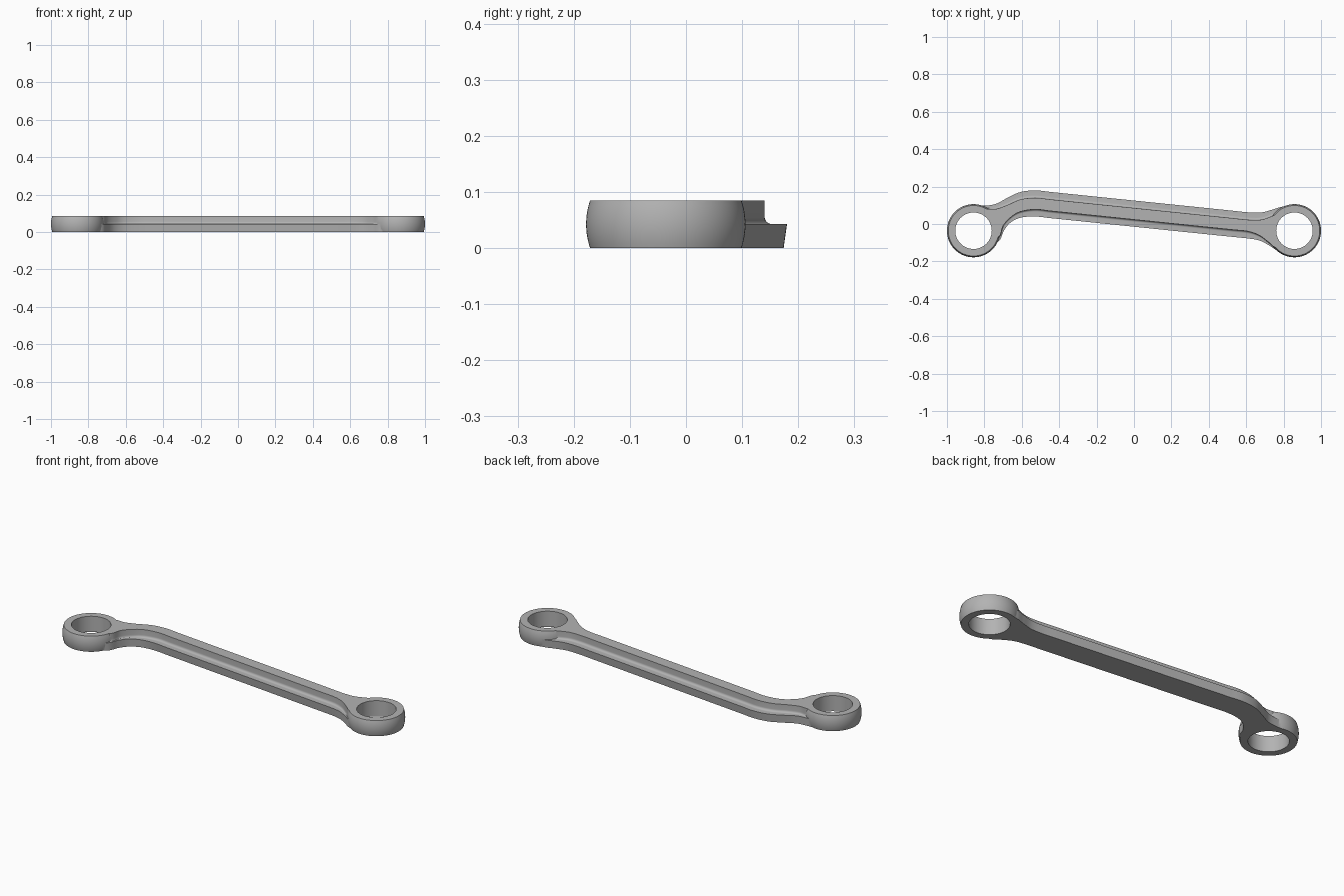
import bpy, bmesh, math
from mathutils import Vector

if "Cube" in bpy.data.objects:
    bpy.data.objects.remove(bpy.data.objects["Cube"], do_unlink=True)

HEIGHT, SHELF = 0.085, 0.043
END_X, END_Y = 0.858, -0.036
RADIUS, BORE = 0.142, 0.0975

steel = bpy.data.materials.new("grey steel")
steel.use_nodes = True
grey = (0.45, 0.45, 0.45, 1)
steel.diffuse_color = grey
steel.node_tree.nodes["Principled BSDF"].inputs["Base Color"].default_value = grey


def loft(name, sections):
    """Closed solid skinned through matching closed sections."""
    bm = bmesh.new()
    rows = [[bm.verts.new(p) for p in s] for s in sections]
    n = len(rows[0])
    for a, b in zip(rows, rows[1:]):
        for i in range(n):
            j = (i + 1) % n
            bm.faces.new((a[i], a[j], b[j], b[i]))
    bm.faces.new(rows[0])
    bm.faces.new(rows[-1])
    bmesh.ops.recalc_face_normals(bm, faces=bm.faces)
    mesh = bpy.data.meshes.new(name)
    bm.to_mesh(mesh)
    bm.free()
    mesh.materials.append(steel)
    obj = bpy.data.objects.new(name, mesh)
    bpy.context.collection.objects.link(obj)
    return obj


def circle(x, r, z, n=96):
    return [(x + r * math.cos(math.tau * i / n), END_Y + r * math.sin(math.tau * i / n), z)
            for i in range(n)]


def spline(points, steps=7):
    """Smooth curve through the points."""
    p = [Vector(q) for q in points]
    p = [2 * p[0] - p[1]] + p + [2 * p[-1] - p[-2]]
    out = []
    for a, b, c, d in zip(p, p[1:], p[2:], p[3:]):
        for k in range(steps):
            t = k / steps
            out.append(0.5 * (2 * b + (c - a) * t + (2 * a - 5 * b + 4 * c - d) * t * t
                              + (3 * b - a - 3 * c + d) * t ** 3))
    return out + [p[-2]]


def edge(left, right, y0):
    """One long edge of the arm: curved ends joined by a straight run."""
    def run(x):
        return (x, y0 - 0.103 * (x + 0.53))
    return (spline(left + [run(-0.53), run(-0.45)])
            + spline([run(0.53), run(0.61)] + right))


# Arm edges in plan: shelf and rib, back and front
shelf_back = edge([(-0.86, 0.1), (-0.8, 0.098), (-0.74, 0.107), (-0.68, 0.138), (-0.61, 0.17)],
                  [(0.68, 0.062), (0.74, 0.077), (0.79, 0.092), (0.84, 0.095)], 0.18)
rib_back = edge([(-0.86, 0.07), (-0.79, 0.081), (-0.74, 0.08), (-0.68, 0.1), (-0.61, 0.13)],
                [(0.68, 0.023), (0.74, 0.043), (0.78, 0.06), (0.84, 0.065)], 0.14)
rib_front = edge([(-0.78, -0.1), (-0.72, -0.065), (-0.7, -0.01), (-0.66, 0.035), (-0.61, 0.065)],
                 [(0.67, -0.061), (0.72, -0.097), (0.76, -0.127), (0.84, -0.13)], 0.078)
shelf_front = edge([(-0.76, -0.12), (-0.717, -0.085), (-0.695, -0.035), (-0.66, 0.008), (-0.605, 0.034)],
                   [(0.67, -0.088), (0.72, -0.113), (0.77, -0.143), (0.84, -0.15)], 0.04)

# Half section: rib wall, fillet, shelf, drafted side (u = 0 at rib, 1 at shelf edge)
half = [(0, HEIGHT)]
for k in range(7):
    a = k / 6 * math.pi / 2
    half.append((0.32 * (1 - math.cos(a)), SHELF + 0.013 * (1 - math.sin(a))))
half += [(1, SHELF), (0.85, 0)]

sections = []
for sb, rb, rf, sf in zip(shelf_back, rib_back, rib_front, shelf_front):
    back = [(*rb.lerp(sb, u), z) for u, z in half]
    front = [(*rf.lerp(sf, u), z) for u, z in half]
    sections.append(back + front[::-1])
link = loft("link_arm", sections)


def combine(other, operation):
    mod = link.modifiers.new(operation.lower(), 'BOOLEAN')
    mod.operation, mod.solver, mod.object = operation, 'EXACT', other
    bpy.context.view_layer.objects.active = link
    bpy.ops.object.modifier_apply(modifier=mod.name)
    bpy.data.objects.remove(other, do_unlink=True)


# Barrel-sided eyes joined to the arm, then bored through
for side in (-1, 1):
    x = side * END_X
    barrel = []
    for k in range(11):
        t = k / 5 - 1
        barrel.append(circle(x, RADIUS - 0.007 * t * t, HEIGHT * k / 10))
    combine(loft("eye", barrel), 'UNION')
for side in (-1, 1):
    x = side * END_X
    combine(loft("bore", [circle(x, BORE, -0.1), circle(x, BORE, 0.2)]), 'DIFFERENCE')

bpy.ops.object.select_all(action='DESELECT')
link.select_set(True)
bpy.context.view_layer.objects.active = link
bpy.ops.object.shade_smooth_by_angle(angle=math.radians(30))
